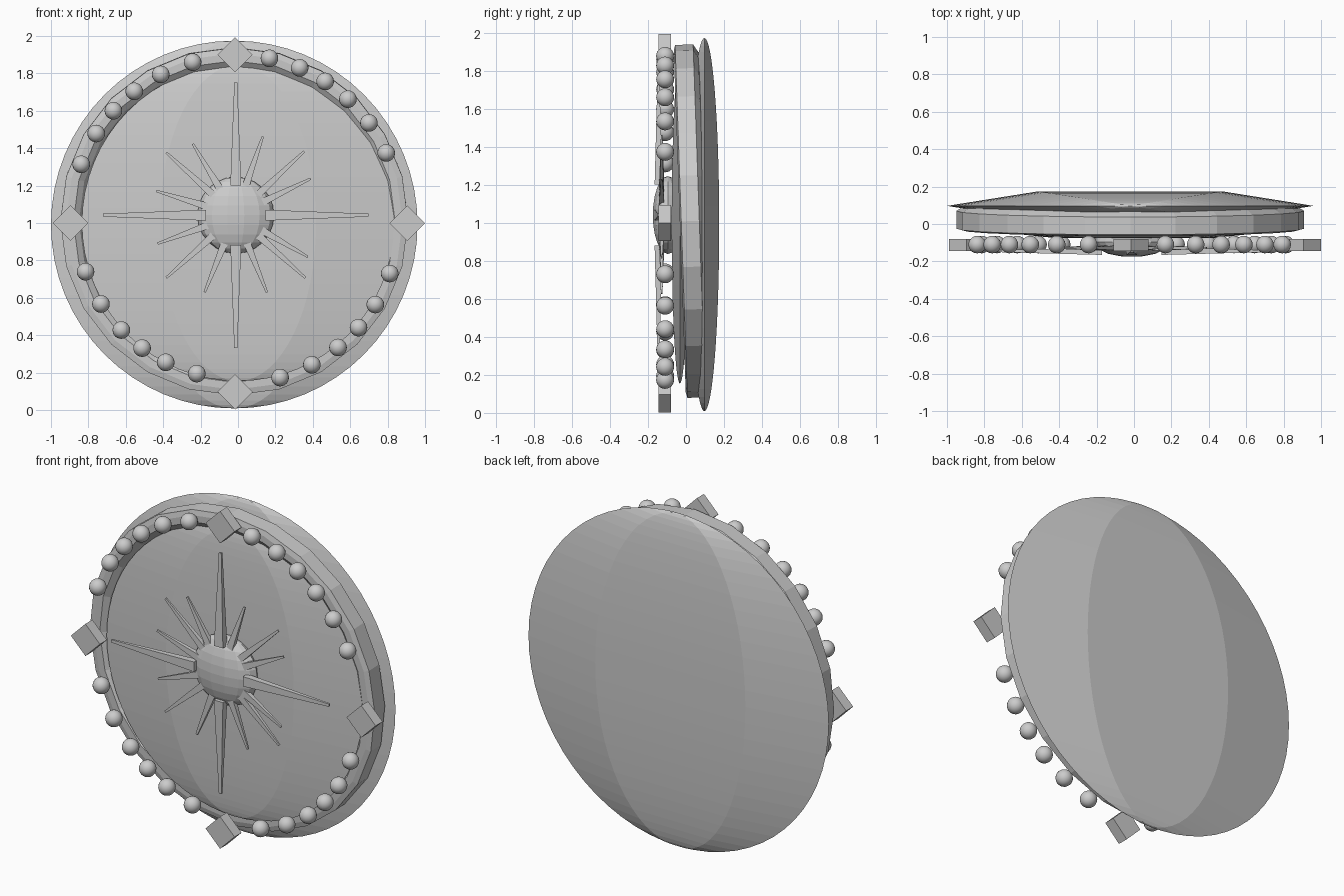
import bpy, bmesh
from math import radians, sin, cos, pi
from mathutils import Matrix, Vector

if "Cube" in bpy.data.objects:
    bpy.data.objects.remove(bpy.data.objects["Cube"], do_unlink=True)

grey = bpy.data.materials.new("plain grey")
grey.use_nodes = True
COLOUR = (0.6, 0.6, 0.6, 1)
grey.diffuse_color = COLOUR
grey.node_tree.nodes["Principled BSDF"].inputs["Base Color"].default_value = COLOUR


def finish(name, bm, matrix, smooth=None):
    bmesh.ops.recalc_face_normals(bm, faces=bm.faces)
    mesh = bpy.data.meshes.new(name)
    bm.to_mesh(mesh)
    bm.free()
    mesh.materials.append(grey)
    obj = bpy.data.objects.new(name, mesh)
    bpy.context.collection.objects.link(obj)
    obj.matrix_world = matrix
    if smooth:
        bpy.ops.object.select_all(action="DESELECT")
        bpy.context.view_layer.objects.active = obj
        obj.select_set(True)
        bpy.ops.object.shade_smooth_by_angle(angle=radians(smooth))
    return obj


def ball(name, centre, size, segments, rings, smooth=None):
    bm = bmesh.new()
    bmesh.ops.create_uvsphere(bm, u_segments=segments, v_segments=rings, radius=1)
    # Turn a seam to the side so that a flat panel faces the front
    bm.transform(Matrix.Diagonal((*size, 1)) @ Matrix.Rotation(pi / 2, 4, "Z"))
    finish(name, bm, Matrix.Translation(centre), smooth)


def on_dial(angle, radius, centre, y):
    return Vector((centre[0] + radius * cos(angle), y, centre[1] + radius * sin(angle)))


# Lens-shaped back plate and dial
ball("back_plate", (-0.02, 0.097, 0.992), (0.98, 0.09, 0.983), 6, 32)
ball("dial", (0, -0.032, 1), (0.835, 0.05, 0.845), 6, 32)

# Slightly tilted rim, a closed profile turned around the y axis
profile = [(0.93, -0.045), (0.9, -0.053), (0.86, -0.053), (0.83, -0.03),
           (0.8, 0.05), (0.85, 0.086), (0.89, 0.075), (0.93, 0.05)]
bm = bmesh.new()
STEPS = 24
loops = [[bm.verts.new((r * cos(2 * pi * i / STEPS), y, r * sin(2 * pi * i / STEPS)))
          for r, y in profile] for i in range(STEPS)]
for i, loop in enumerate(loops):
    following = loops[(i + 1) % STEPS]
    for j in range(len(profile)):
        k = (j + 1) % len(profile)
        bm.faces.new((loop[j], loop[k], following[k], following[j]))
finish("rim", bm, Matrix.Translation((-0.02, 0.02, 1.01)) @ Matrix.Rotation(radians(2), 4, "X"))

# Beads in four arcs between the diamonds
arcs = [(0.885, (24, 36, 47, 57, 67, 78)), (0.875, (105, 117, 128, 138, 148, 160)),
        (0.845, (199, 212, 224, 234, 244, 256)), (0.875, (286, 298, 309, 319, 329, 341))]
for radius, angles in arcs:
    for a in angles:
        ball("bead", on_dial(radians(a), radius, (-0.016, 1.015), -0.11),
             (0.047,) * 3, 20, 12, smooth=40)

# Diamond blocks at the four quarters
for name, x, z in (("top_diamond", -0.016, 1.9), ("bottom_diamond", -0.016, 0.098),
                   ("left_diamond", 0.905, 1), ("right_diamond", -0.895, 1)):
    bm = bmesh.new()
    bmesh.ops.create_cube(bm, size=1)
    bm.transform(Matrix.Diagonal((0.134, 0.065, 0.134, 1)))
    finish(name, bm, Matrix.Translation((x, -0.112, z)) @ Matrix.Rotation(pi / 4, 4, "Y"))

# Central boss
HUB = (-0.012, 1.042)
ball("boss", (HUB[0], -0.095, HUB[1]), (0.205, 0.082, 0.205), 14, 12)


# Tapered four-sided rays
def ray(name, angle, end, base, tip, y):
    start = 0.16
    bm = bmesh.new()
    bmesh.ops.create_cone(bm, cap_ends=True, segments=4, radius1=base * 2 ** 0.5,
                          radius2=tip * 2 ** 0.5, depth=end - start)
    bm.transform(Matrix.Rotation(pi / 4, 4, "Z"))
    bm.transform(Matrix.Diagonal((1, 0.7, 1, 1)))
    a = radians(angle)
    place = Matrix.Translation(on_dial(a, (start + end) / 2, HUB, y))
    finish(name, bm, place @ Matrix.Rotation(pi / 2 - a, 4, "Y"))


for quarter in range(4):
    ray("long_ray", 90 * quarter, 0.71, 0.029, 0.008, -0.145)
for angle in (26, 71, 121, 163, 200, 248, 292, 330):
    ray("short_ray", angle, 0.445, 0.02, 0.006, -0.128)
for angle in (43, 138, 222, 318):
    ray("diagonal_ray", angle, 0.5, 0.02, 0.006, -0.128)
